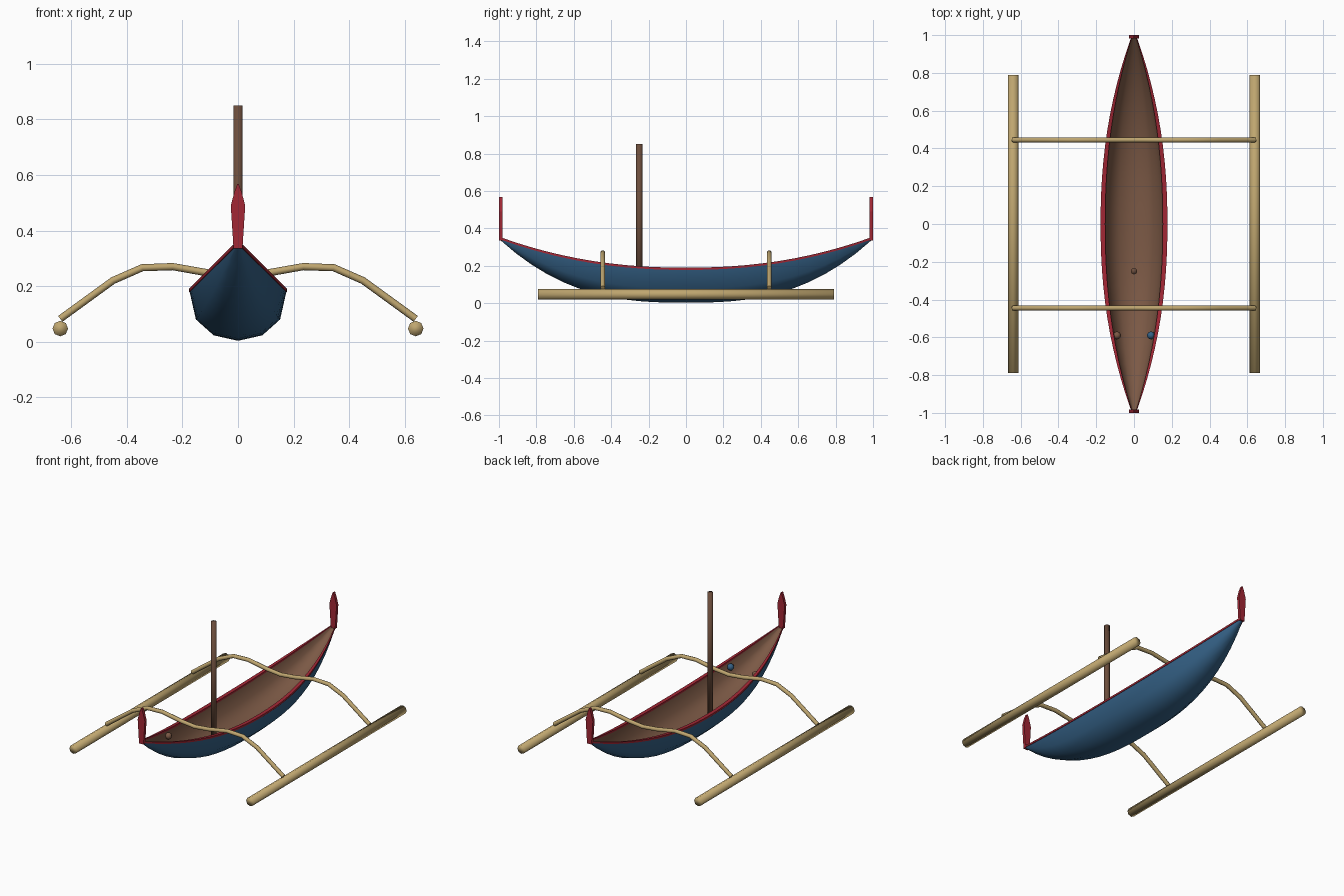
import bpy, bmesh, math
from mathutils import Matrix

if "Cube" in bpy.data.objects:
    bpy.data.objects.remove(bpy.data.objects["Cube"])


def mat(name, r, g, b):
    m = bpy.data.materials.new(name)
    m.diffuse_color = (r, g, b, 1)
    m.use_nodes = True
    m.node_tree.nodes["Principled BSDF"].inputs["Base Color"].default_value = m.diffuse_color
    return m


BLUE = mat("blue_paint", 0.035, 0.12, 0.24)
RED = mat("red_paint", 0.36, 0.02, 0.035)
BROWN = mat("brown_wood", 0.2, 0.1, 0.06)
DARK = mat("dark_wood", 0.15, 0.075, 0.045)
BAMBOO = mat("bamboo", 0.52, 0.38, 0.16)


def finish(name, bm, material, smooth=True, recalc=True):
    if recalc:
        bmesh.ops.recalc_face_normals(bm, faces=bm.faces)
    for f in bm.faces:
        f.smooth = smooth
    me = bpy.data.meshes.new(name)
    bm.to_mesh(me)
    bm.free()
    me.materials.append(material)
    ob = bpy.data.objects.new(name, me)
    bpy.context.collection.objects.link(ob)
    return ob


def loft(name, rings, material, closed=False, flip=False, smooth=True):
    bm = bmesh.new()
    vs = [[bm.verts.new(p) for p in ring] for ring in rings]
    n = len(vs[0])
    for a, b in zip(vs, vs[1:]):
        for j in range(n if closed else n - 1):
            k = (j + 1) % n
            q = [a[j], a[k], b[k], b[j]]
            bm.faces.new(q[::-1] if flip else q)
    if closed:
        bm.faces.new(vs[0])
        bm.faces.new(vs[-1])
    return finish(name, bm, material, smooth, recalc=closed)


def cylinder(name, r, length, loc, material, rot=Matrix()):
    bm = bmesh.new()
    bmesh.ops.create_cone(bm, cap_ends=True, segments=8, radius1=r, radius2=r,
                          depth=length, matrix=Matrix.Translation(loc) @ rot)
    return finish(name, bm, material)


# Hull lines: half width, gunwale height and keel height along the length
def width(t):
    return 0.012 + 0.163 * (1 - abs(t) ** 2.2)


def sheer(t):
    return 0.183 + 0.162 * abs(t) ** 2.2


def keel(t):
    return 0.003 + 0.332 * abs(t) ** 2.7


STATIONS = [-1 + i / 12 for i in range(25)]
END = 0.99


def shell(wide, deep):
    rings = []
    for t in STATIONS:
        d = (sheer(t) - keel(t)) * deep
        rings.append([(width(t) * wide * math.cos(math.pi * j / 6), t * END,
                       sheer(t) - d * abs(math.sin(math.pi * j / 6)) ** 0.8)
                      for j in range(7)])
    return rings


# Hull outside and inside
loft("hull", shell(1.0, 1.0), BLUE)
loft("hull_inside", shell(0.88, 0.82), BROWN, flip=True)

# Gunwale rims and outrigger floats on both sides
for side, s in (("left", -1), ("right", 1)):
    rings = []
    for t in STATIONS:
        o, i, z = s * (width(t) + 0.002), s * width(t) * 0.87, sheer(t)
        y = t * END
        rings.append([(o, y, z - 0.005), (o, y, z + 0.007),
                      (i, y, z + 0.007), (i, y, z - 0.005)])
    loft(side + "_rim", rings, RED, closed=True, smooth=False)
    cylinder(side + "_float", 0.028, 1.58, (s * 0.64, 0, 0.047), BAMBOO,
             Matrix.Rotation(math.pi / 2, 4, 'X'))

# Bow and stern posts: thin pointed plates
half = [(0.016, 0.335), (0.026, 0.49), (0.014, 0.535), (0.003, 0.567)]
outline = half + [(-x, z) for x, z in reversed(half)]
for name, y0, y1 in (("bow_post", -1, -0.982), ("stern_post", 0.982, 1)):
    loft(name, [[(x, y, z) for x, z in outline] for y in (y0, y1)],
         RED, closed=True, smooth=False)

# Bent cross beams
arm = [(0.1, 0.246), (0.235, 0.27), (0.345, 0.266), (0.45, 0.22), (0.64, 0.082)]
path = [(-x, z) for x, z in reversed(arm)] + [(0, 0.236)] + arm
for name, y in (("front_beam", -0.445), ("back_beam", 0.445)):
    cu = bpy.data.curves.new(name, 'CURVE')
    cu.dimensions = '3D'
    cu.bevel_depth = 0.013
    cu.bevel_resolution = 2
    cu.use_fill_caps = True
    sp = cu.splines.new('POLY')
    sp.points.add(len(path) - 1)
    for p, (x, z) in zip(sp.points, path):
        p.co = (x, y, z, 1)
    sp.use_smooth = True
    cu.materials.append(BAMBOO)
    bpy.context.collection.objects.link(bpy.data.objects.new(name, cu))

# Mast standing on the hull floor
cylinder("mast", 0.017, 0.81, (0, -0.25, 0.445), DARK)

# Small knobs inside the bow
for name, x, m in (("left_knob", -0.09, BROWN), ("right_knob", 0.09, BLUE)):
    bm = bmesh.new()
    bmesh.ops.create_uvsphere(bm, u_segments=10, v_segments=6, radius=0.021,
                              matrix=Matrix.Translation((x, -0.59, 0.207)))
    finish(name, bm, m)
